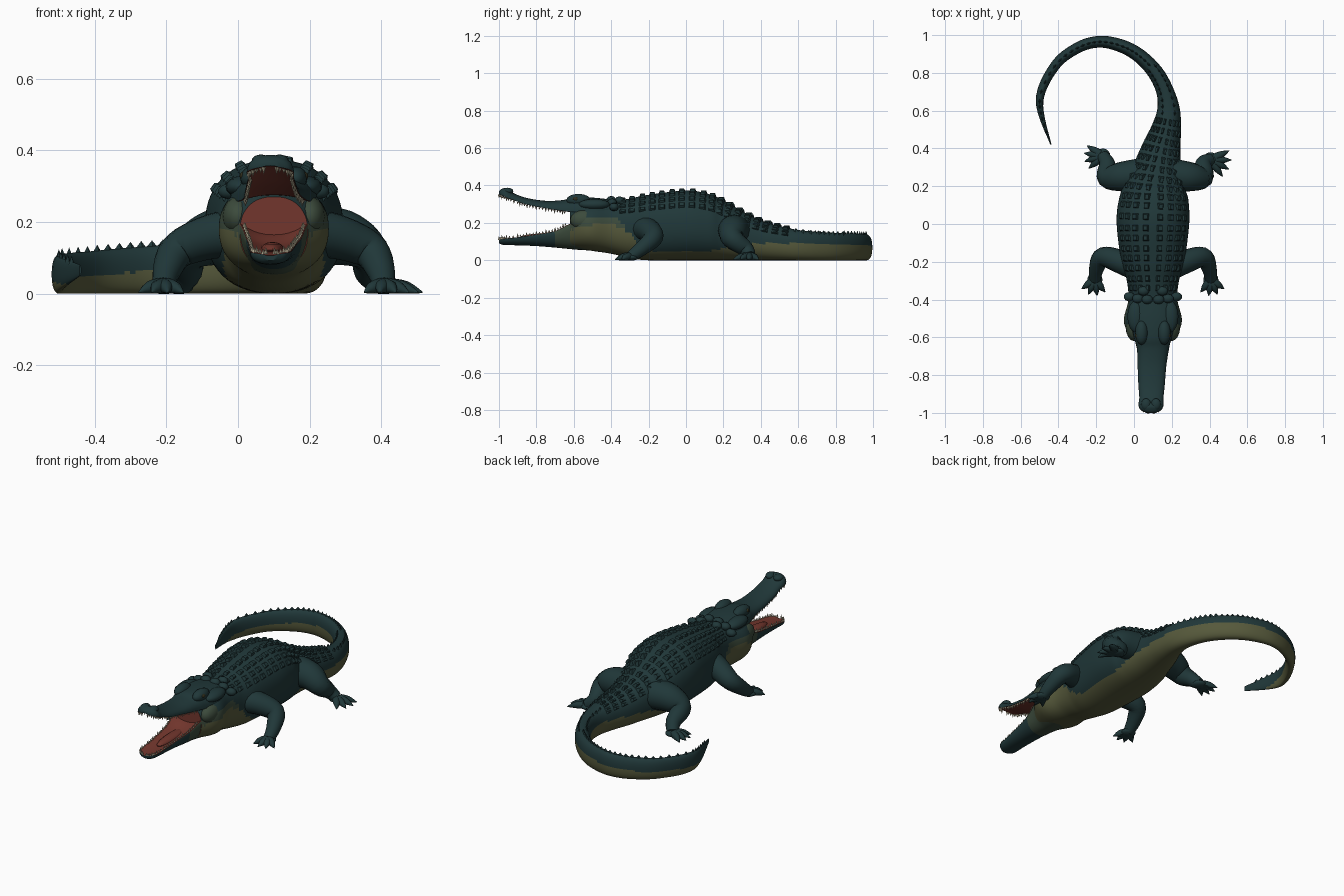
import bpy, bmesh, math
from mathutils import Vector, Matrix

cube = bpy.data.objects.get("Cube")
if cube:
    bpy.data.objects.remove(cube, do_unlink=True)

UP = Vector((0, 0, 1))


def material(name, r, g, b):
    m = bpy.data.materials.new(name)
    m.use_nodes = True
    m.diffuse_color = (r, g, b, 1)
    m.node_tree.nodes["Principled BSDF"].inputs["Base Color"].default_value = (r, g, b, 1)
    return m


TEAL = material("dark_teal_hide", .0145, .039, .041)
OLIVE = material("olive_belly", .093, .1, .044)
MOSS = material("moss_cheek", .045, .07, .045)
RED = material("mouth_red", .17, .037, .026)
BONE = material("tooth_bone", .45, .4, .28)
DARK = material("eye_dark", .03, .028, .012)


def finish(bm, name, mats, rule=None, angle=50):
    bmesh.ops.recalc_face_normals(bm, faces=bm.faces)
    bm.normal_update()
    if rule:
        for f in bm.faces:
            f.material_index = rule(f)
    me = bpy.data.meshes.new(name)
    bm.to_mesh(me)
    bm.free()
    for m in mats:
        me.materials.append(m)
    me.shade_smooth()
    me.set_sharp_from_angle(angle=math.radians(angle))
    ob = bpy.data.objects.new(name, me)
    bpy.context.collection.objects.link(ob)


def smooth_path(rows, steps):
    """Catmull-Rom interpolation of every column."""
    pts = [rows[0]] + list(rows) + [rows[-1]]
    out = []
    for a, b, c, d in zip(pts, pts[1:], pts[2:], pts[3:]):
        for i in range(steps):
            t = i / steps
            out.append([q + t / 2 * (r - p + t * (2*p - 5*q + 4*r - s + t * (3*(q - r) + s - p)))
                        for p, q, r, s in zip(a, b, c, d)])
    return out + [list(rows[-1])]


def tangents(centres):
    n = len(centres) - 1
    return [(centres[min(i + 1, n)] - centres[max(i - 1, 0)]).normalized() for i in range(n + 1)]


def section(angle, power):
    """Superellipse point on the unit section."""
    c, s = math.cos(angle), math.sin(angle)
    return (math.copysign(abs(c) ** (2 / power), c), math.copysign(abs(s) ** (2 / power), s))


def skin(bm, rings):
    loops = [[bm.verts.new((p.x, p.y, max(p.z, 0))) for p in ring] for ring in rings]
    n = len(loops[0])
    for a, b in zip(loops, loops[1:]):
        for i in range(n):
            bm.faces.new((a[i], a[(i + 1) % n], b[(i + 1) % n], b[i]))
    bm.faces.new(loops[0])
    bm.faces.new(loops[-1])


def hull(bm, rows, k, segs=32, power=2.3, dent_top=0, dent_low=0):
    """Loft rows of x, y, half width, bottom, top; k is the height of the widest line."""
    centres = [Vector((r[0], r[1], 0)) for r in rows]
    rings = []
    for c, t, r in zip(centres, tangents(centres), rows):
        side, h = t.cross(UP), r[4] - r[3]
        ring = []
        for i in range(segs):
            u, v = section(math.tau * i / segs, power)
            if v > 0:
                v *= (1 - k) * (1 - dent_top * v)
            else:
                v *= k * (1 + dent_low * v)
            ring.append(c + side * r[2] * u + UP * (r[3] + h * (k + v)))
        rings.append(ring)
    skin(bm, rings)


def tube(bm, rows, segs=16, steps=5):
    rows = smooth_path(rows, steps)
    centres = [Vector(r[:3]) for r in rows]
    rings = []
    for c, t, r in zip(centres, tangents(centres), rows):
        side = t.cross(UP).normalized()
        over = side.cross(t)
        rings.append([c + r[3] * (side * math.cos(a) + over * math.sin(a))
                      for a in (math.tau * i / segs for i in range(segs))])
    skin(bm, rings)


def ball(bm, centre, size, segs=16):
    m = Matrix.Translation(centre) @ Matrix.Diagonal((*size, 1))
    bmesh.ops.create_uvsphere(bm, u_segments=segs, v_segments=segs // 2, radius=1, matrix=m)


def spike(bm, centre, forward, normal, length, width, height, tip=0, turn=0):
    """Four sided keel or plate, long along forward and raised along normal."""
    side = normal.cross(forward).normalized()
    forward = side.cross(normal)
    m = Matrix((forward * length, side * width, normal * height)).transposed().to_4x4()
    m = Matrix.Translation(centre) @ m @ Matrix.Rotation(math.radians(turn), 4, "Z")
    bmesh.ops.create_cone(bm, cap_ends=True, segments=4, radius1=1, radius2=tip, depth=1, matrix=m)


# Trunk and curled tail: x, y, half width, bottom, top, belly colour line
TRUNK = smooth_path([
    (.1, -.62, .095, .07, .27, .16), (.1, -.56, .14, .06, .3, .18), (.1, -.5, .153, .05, .31, .19),
    (.1, -.4, .13, .035, .315, .19), (.1, -.3, .138, .012, .33, .14), (.1, -.2, .167, 0, .35, .06),
    (.1, 0, .192, 0, .373, .045), (.105, .12, .185, 0, .355, .05), (.11, .2, .163, 0, .32, .065),
    (.125, .3, .128, 0, .262, .085), (.145, .4, .103, 0, .213, .09), (.17, .5, .08, 0, .183, .09),
    (.183, .6, .061, 0, .162, .09), (.165, .7, .047, 0, .152, .088), (.115, .8, .042, 0, .147, .085),
    (.035, .885, .038, 0, .143, .08), (-.06, .94, .035, 0, .14, .078), (-.18, .965, .031, 0, .136, .07),
    (-.3, .932, .029, 0, .128, .06), (-.42, .835, .026, 0, .117, .05), (-.5, .65, .02, 0, .107, .035),
    (-.44, .42, .003, .05, .08, .01)], 8)


def trunk_colour(f):
    p = f.calc_center_median()
    if f.normal.y < -.95 and p.y < -.6:
        return 3
    row = min(TRUNK, key=lambda r: (r[0] - p.x) ** 2 * (p.y > .4) + (r[1] - p.y) ** 2)
    if p.z < row[5]:
        return 1
    return 2 if p.y < -.33 and p.z < row[5] + .04 else 0


bm = bmesh.new()
hull(bm, TRUNK, .5, 56)
finish(bm, "trunk_and_tail", [TEAL, OLIVE, MOSS, RED], trunk_colour)

# Armour plates over the back, merging into a tail crest
bm = bmesh.new()
centres = [Vector((r[0], r[1], 0)) for r in TRUNK]
walked, due = 0, 0
for i, (r, c, t) in enumerate(zip(TRUNK, centres, tangents(centres))):
    walked += (c - centres[i - 1]).length if i else 0
    if walked < due or r[1] < -.34 and r[0] > 0 or r[2] < .008:
        continue
    broad = r[2] > .07
    due = walked + (.045 if broad else .027)
    rows = (9, 26, 42, 57) if broad else (28,) if r[2] > .04 else (0,)
    side, h = t.cross(UP), (r[4] - r[3]) / 2
    for tilt in {s * a for a in rows for s in (-1, 1)}:
        u, v = section(math.radians(90 + tilt), 2.3)
        n = (side * u / r[2] + UP * v / h).normalized()
        p = c + side * r[2] * u + UP * (r[4] - h + h * v)
        if broad:
            tall = .026 if abs(tilt) < 30 else .017
            spike(bm, p, t, n, .029, r[2] * .14, tall, .55, 45)
        else:
            spike(bm, p + UP * .004, t, UP, .02, .009, .024)
finish(bm, "back_scutes", [TEAL], angle=25)

# Upper jaw and lower jaw, tilted open
UPPER = smooth_path([
    (.1, -.4, .1, .26, .325), (.1, -.5, .122, .25, .335), (.1, -.6, .1, .245, .335),
    (.1, -.66, .085, .255, .322), (.095, -.75, .076, .272, .318), (.093, -.85, .07, .292, .333),
    (.092, -.92, .064, .315, .358), (.09, -.96, .066, .328, .385), (.09, -.985, .054, .34, .382),
    (.09, -1, .024, .35, .37)], 6)
LOWER = smooth_path([
    (.1, -.46, .13, .05, .2), (.1, -.56, .12, .055, .225), (.1, -.62, .095, .06, .215),
    (.1, -.7, .078, .068, .17), (.096, -.8, .067, .076, .147), (.093, -.9, .06, .08, .13),
    (.09, -.96, .056, .081, .122), (.09, -.985, .044, .084, .118), (.09, -1, .018, .092, .112)], 6)

bm = bmesh.new()
hull(bm, UPPER, .15, dent_low=2.2)
finish(bm, "upper_jaw", [TEAL, RED],
       lambda f: int(f.normal.z < -.25 and f.calc_center_median().y < -.56))
bm = bmesh.new()
hull(bm, LOWER, .85, dent_top=2.2)
finish(bm, "lower_jaw", [MOSS, RED, TEAL],
       lambda f: 1 if f.normal.z > .25 else 2 if f.calc_center_median().y < -.7 else 0)

bm = bmesh.new()
ball(bm, (.096, -.74, .122), (.034, .15, .022))
finish(bm, "tongue", [RED])

# Teeth along both jaw edges
bm = bmesh.new()
for rows, level, way in ((UPPER, .12, -1), (LOWER, .88, 1)):
    for j, r in enumerate(rows):
        if r[1] > -.64 or j % 2 and r[1] < -.9:
            continue
        for s in (-1, 1):
            base = Vector((r[0] + s * (r[2] - .006), r[1], r[3] + level * (r[4] - r[3])))
            tall = .014 + .007 * (j % 3 == 0)
            spike(bm, base + UP * way * tall / 2, Vector((0, 1, 0)), UP * way, .006, .006, tall)
finish(bm, "teeth", [BONE])

# Brows, nostrils, jaw muscles and neck knobs
bm = bmesh.new()
eyes = bmesh.new()
cheeks = bmesh.new()
for s in (-1, 1):
    ball(bm, (.1 + s * .06, -.575, .322), (.034, .065, .033))
    ball(bm, (.1 + s * .09, -.49, .298), (.045, .085, .03))
    ball(bm, (.09 + s * .026, -.955, .37), (.026, .032, .018))
    for x, y, z in ((.03, -.4, .322), (.08, -.395, .308), (.125, -.385, .285), (.05, -.355, .32)):
        ball(bm, (.1 + s * x, y, z), (.032, .026, .022), 10)
    ball(eyes, (.1 + s * .084, -.59, .328), (.012, .016, .012), 12)
    ball(cheeks, (.1 + s * .1, -.54, .215), (.045, .08, .055))
finish(bm, "brows_and_neck_knobs", [TEAL])
finish(eyes, "eyes", [DARK])
finish(cheeks, "jaw_muscles", [MOSS])


# Legs with fanned toes
def leg(name, path, heading, spread, toes, reach):
    bm = bmesh.new()
    tube(bm, path)
    x, y = path[-1][:2]
    ball(bm, (x, y, .016), (.04, .04, .018))
    for i in range(toes):
        a = math.radians(heading + spread * (i / (toes - 1) - .5))
        d = Vector((math.cos(a), math.sin(a), 0))
        ends = [Vector((x, y, z)) + d * reach * f for z, f in ((.02, .2), (.016, .6), (.003, 1))]
        tube(bm, [(*p, w) for p, w in zip(ends, (.023, .018, .002))], 8, 3)
    finish(bm, name, [TEAL])


FRONT = [(.03, -.24, .17, .07), (-.07, -.2, .16, .063), (-.165, -.175, .122, .052),
         (-.198, -.235, .065, .04), (-.207, -.295, .02, .03)]
HIND = [(.02, .26, .16, .085), (-.07, .25, .155, .078), (-.14, .25, .115, .058),
        (-.142, .32, .06, .042), (-.165, .36, .022, .032)]


def mirrored(path, shift=0):
    return [(.2 - x + shift, y, z, r) for x, y, z, r in path]


leg("front_right_leg", FRONT, 262, 95, 4, .085)
leg("front_left_leg", mirrored(FRONT), 278, 95, 4, .085)
leg("hind_right_leg", HIND, 184, 75, 4, .1)
leg("hind_left_leg", mirrored(HIND[:-1], .025) + [(.405, .34, .022, .032)], -14, 80, 4, .11)
